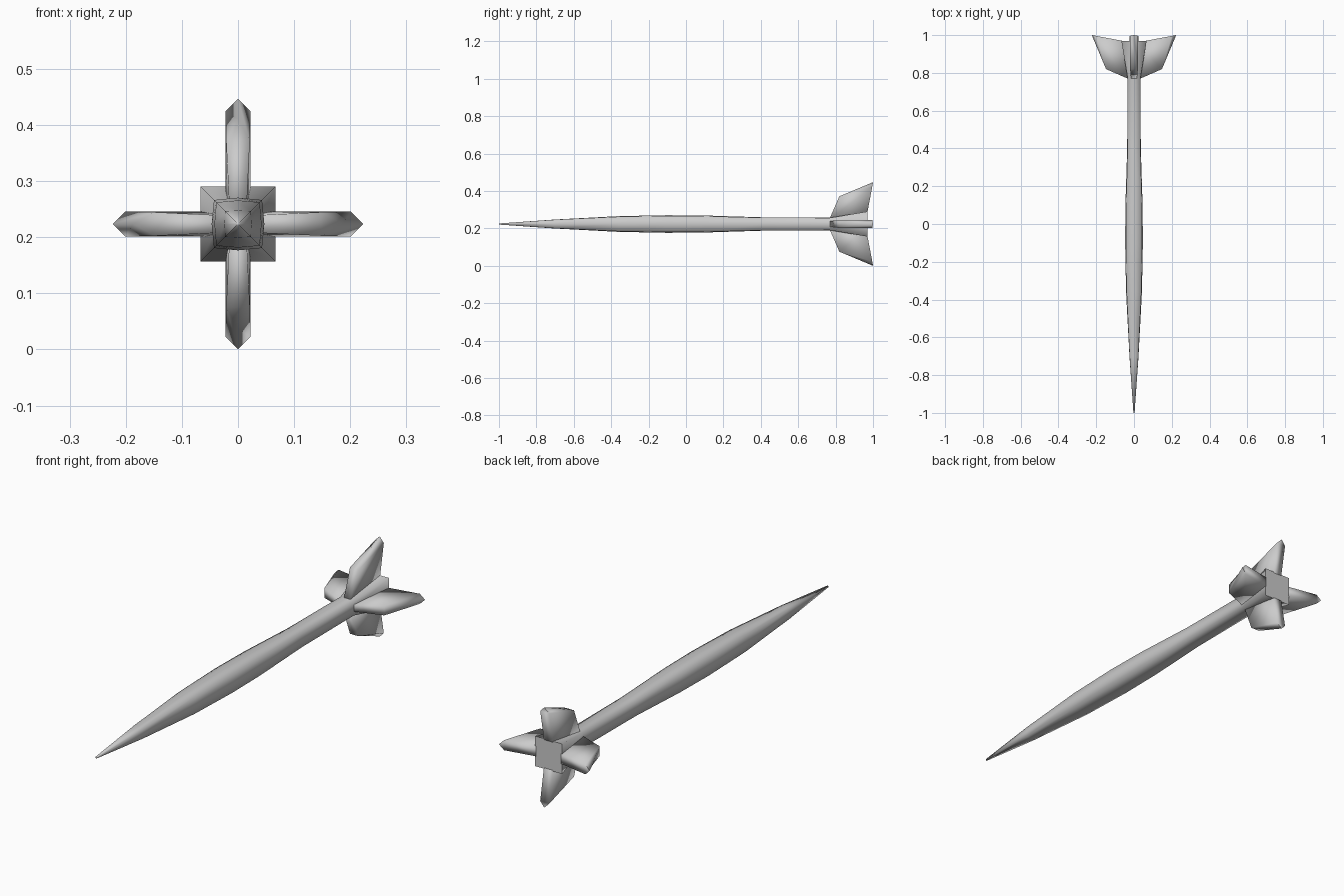
import bpy, bmesh
from math import pi
from mathutils import Matrix, Vector

if "Cube" in bpy.data.objects:
    bpy.data.objects.remove(bpy.data.objects["Cube"])

CZ = 0.2235  # height of the long axis


def finish(bm, name, angle):
    bmesh.ops.recalc_face_normals(bm, faces=bm.faces)
    mesh = bpy.data.meshes.new(name)
    bm.to_mesh(mesh)
    bm.free()
    ob = bpy.data.objects.new(name, mesh)
    bpy.context.collection.objects.link(ob)
    bpy.ops.object.select_all(action='DESELECT')
    ob.select_set(True)
    bpy.context.view_layer.objects.active = ob
    bpy.ops.object.shade_smooth_by_angle(angle=angle)
    return ob


# Body: soft-square sections (y, half width, corner factor) lofted nose to tail
stations = [(-1.0, 0.003, 1.0), (-0.7, 0.024, 0.95), (-0.36, 0.042, 0.92),
            (-0.1, 0.047, 0.91), (0.1, 0.0455, 0.91), (0.4, 0.036, 0.94),
            (0.77, 0.034, 0.97), (0.97, 0.067, 1.0)]
octant = [(1, 0), (1, 1), (0, 1), (-1, 1), (-1, 0), (-1, -1), (0, -1), (1, -1)]
bm = bmesh.new()
rings = []
for y, r, c in stations:
    rings.append([bm.verts.new((x * r * (c if x and z else 1), y,
                                CZ + z * r * (c if x and z else 1)))
                  for x, z in octant])
for a, b in zip(rings, rings[1:]):
    for i in range(8):
        j = (i + 1) % 8
        bm.faces.new((a[i], a[j], b[j], b[i]))
bm.faces.new(rings[0])
bm.faces.new(rings[-1])
finish(bm, "body", pi * 0.55)


# Fins: thick swept blocks with a ridged tip, repeated around the axis
def fin(name, turn):
    bm = bmesh.new()
    rot = Matrix.Rotation(turn, 4, 'Y')

    def v(r, y, t):
        return bm.verts.new(rot @ Vector((r, y, t)) + Vector((0, 0, CZ)))

    # front and rear five-sided outlines: root, shoulder, tip ridge
    front = [v(0.02, 0.764, -0.015), v(0.148, 0.82, -0.021), v(0.187, 0.913, 0),
             v(0.148, 0.82, 0.021), v(0.02, 0.764, 0.015)]
    rear = [v(0.02, 0.962, -0.0225), v(0.201, 0.996, -0.0225), v(0.2235, 1.0, 0),
            v(0.201, 0.996, 0.0225), v(0.02, 0.962, 0.0225)]
    for i in range(5):
        j = (i + 1) % 5
        bm.faces.new((front[i], front[j], rear[j], rear[i]))
    for ring in (front, rear):
        bm.faces.new((ring[0], ring[1], ring[3], ring[4]))
        bm.faces.new((ring[1], ring[2], ring[3]))
    finish(bm, name, pi * 0.55)


for k, side in enumerate(("right", "lower", "left", "upper")):
    fin(side + "_fin", k * pi / 2)
